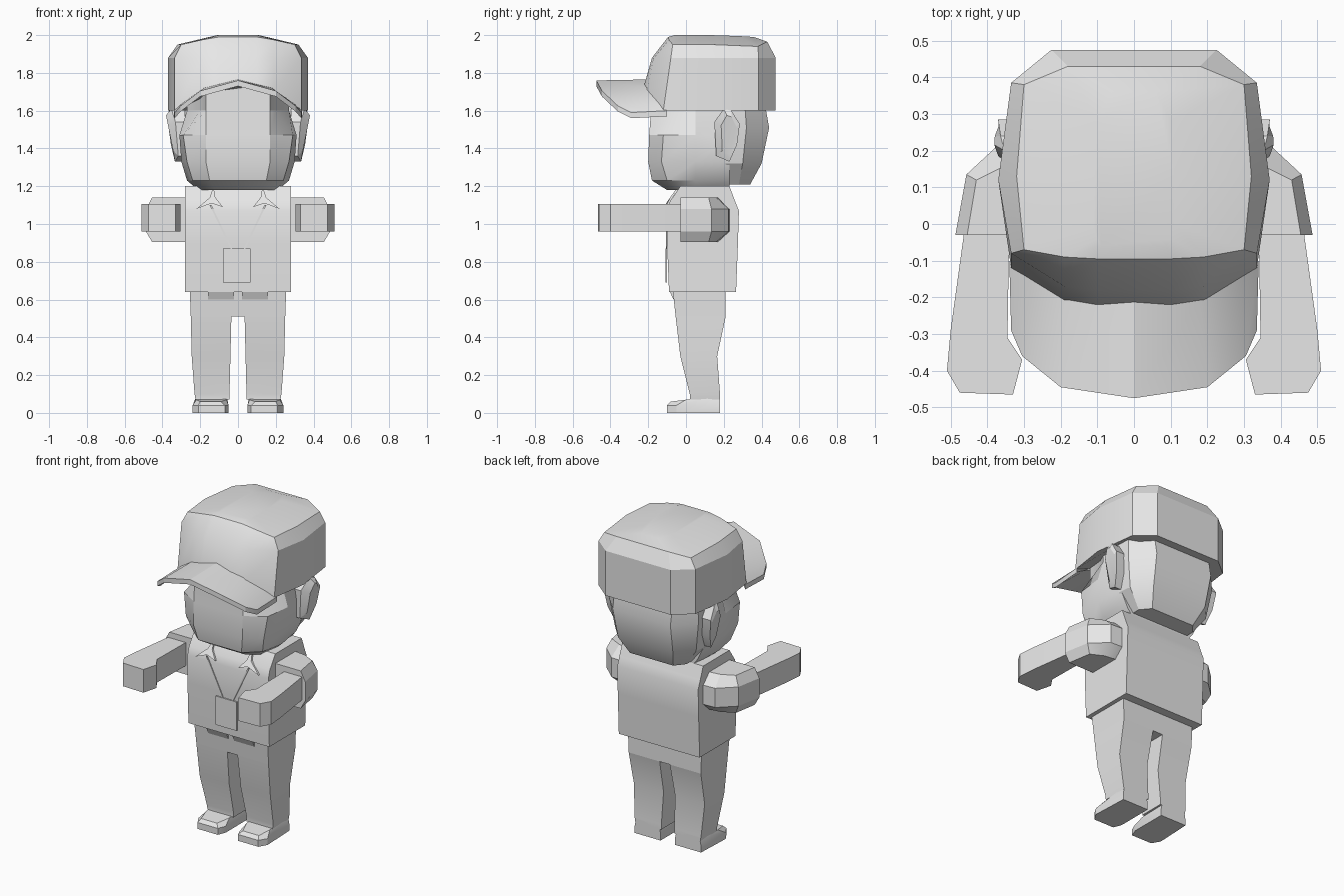
import bpy
import bmesh
from math import radians

default_cube = bpy.data.objects.get("Cube")
if default_cube:
    bpy.data.objects.remove(default_cube, do_unlink=True)

grey = bpy.data.materials.new("plain grey")
grey.use_nodes = True
grey.diffuse_color = (.8, .8, .8, 1)
grey.node_tree.nodes["Principled BSDF"].inputs["Base Color"].default_value = grey.diffuse_color


def loft(name, rings, mirror=False):
    """Skin a stack of equal point rings and close both ends."""
    bm = bmesh.new()
    loops = [[bm.verts.new(point) for point in ring] for ring in rings]
    count = len(loops[0])
    for lower, upper in zip(loops, loops[1:]):
        for i in range(count):
            j = (i + 1) % count
            bm.faces.new((lower[i], lower[j], upper[j], upper[i]))
    bm.faces.new(loops[0][::-1])
    bm.faces.new(loops[-1])
    bmesh.ops.recalc_face_normals(bm, faces=bm.faces[:])
    mesh = bpy.data.meshes.new(name)
    bm.to_mesh(mesh)
    bm.free()
    mesh.materials.append(grey)
    part = bpy.data.objects.new(name, mesh)
    bpy.context.collection.objects.link(part)
    if mirror:
        modifier = part.modifiers.new("Mirror", 'MIRROR')
        modifier.use_mirror_merge = False
    bpy.ops.object.select_all(action='DESELECT')
    part.select_set(True)
    bpy.context.view_layer.objects.active = part
    bpy.ops.object.shade_smooth_by_angle(angle=radians(25))
    return part


def both_sides(half):
    """Complete a half ring that runs from front to back on the left."""
    return half + [(-x, y, z) for x, y, z in reversed(half)]


def at_height(z, outline):
    return [(x, y, z) for x, y in outline]


def box_ring(z, x0, x1, y0, y1):
    return at_height(z, [(x0, y0), (x1, y0), (x1, y1), (x0, y1)])


def shirt_plate(name, outline, lift, mirror=False):
    """Thin plate that follows the front of the shirt."""
    def layer(offset):
        return [(x, -.1 + max(0, z - 1.1) * .7 - offset, z) for x, z in outline]
    return loft(name, [layer(0), layer(lift)], mirror)


# Shoes and trousers
loft("shoe", [
    at_height(0, [(.07, -.1), (.21, -.1), (.24, -.05), (.23, .18), (.05, .18), (.05, -.05)]),
    at_height(.04, [(.07, -.1), (.21, -.1), (.24, -.05), (.23, .18), (.05, .18), (.05, -.05)]),
    [(.09, -.08, .06), (.2, -.08, .06), (.22, 0, .07), (.22, .18, .09),
     (.06, .18, .09), (.06, 0, .07)],
], mirror=True)
loft("trouser_leg", [
    box_ring(.07, .045, .225, .02, .18),
    box_ring(.1, .045, .23, .02, .18),
    box_ring(.3, .04, .245, -.03, .165),
    box_ring(.51, .035, .25, -.055, .21),
], mirror=True)
loft("trouser_hips", [
    box_ring(.51, -.25, .25, -.055, .21),
    box_ring(.65, -.255, .255, -.07, .21),
])
loft("belt_tab", [
    box_ring(.6, .02, .16, -.066, -.05),
    box_ring(.64, .02, .16, -.085, -.05),
], mirror=True)

# Shirt, collar and badge
loft("shirt", [
    box_ring(.64, -.28, .28, -.09, .265),
    box_ring(.9, -.28, .28, -.1, .275),
    box_ring(1.07, -.28, .28, -.1, .28),
    box_ring(1.12, -.28, .28, -.085, .26),
    box_ring(1.2, -.28, .28, -.03, .23),
])
shirt_plate("collar_point", [
    (.13, 1.2), (.15, 1.14), (.22, 1.08), (.14, 1.11), (.08, 1.09), (.12, 1.14),
], .012, mirror=True)
shirt_plate("neck_strap", [(.14, 1.1), (.15, 1.1), (.04, .87), (.03, .87)], .005, mirror=True)
shirt_plate("badge", [(-.08, .69), (.065, .69), (.065, .87), (-.08, .87)], .008)

# Sleeves and forearms with hands
sleeve_wide = [(.27, -.03), (.487, -.03), (.457, .135), (.36, .225), (.27, .23)]
sleeve_narrow = [(.27, -.03), (.455, -.03), (.43, .12), (.35, .16), (.27, .17)]
loft("sleeve", [
    at_height(.905, sleeve_narrow),
    at_height(.96, sleeve_wide),
    at_height(1.08, sleeve_wide),
    at_height(1.14, sleeve_narrow),
], mirror=True)
forearm = [(.34, 0), (.46, 0), (.5, -.29), (.51, -.4), (.475, -.46),
           (.33, -.465), (.305, -.37), (.345, -.31)]
loft("forearm", [at_height(.96, forearm), at_height(1.105, forearm)], mirror=True)

# Face with hollow temples
temple = [(.17, -.185), (.2, -.06), (.27, .05), (.27, .25)]
loft("face", [both_sides(at_height(z, half)) for z, half in [
    (1.18, [(.12, -.1), (.19, -.05), (.21, .05), (.2, .23)]),
    (1.23, [(.15, -.18), (.24, -.1), (.27, .05), (.24, .23)]),
    (1.33, [(.17, -.2), (.27, -.13), (.3, .05), (.29, .23)]),
    (1.47, [(.17, -.195), (.29, -.12), (.31, .05), (.29, .23)]),
    (1.6, temple),
    (1.74, temple),
]])

# Hair at the back of the head
loft("hair", [both_sides(at_height(z, half)) for z, half in [
    (1.21, [(.2, .22), (.2, .28), (.15, .34)]),
    (1.32, [(.29, .21), (.28, .3), (.19, .4)]),
    (1.51, [(.32, .2), (.31, .32), (.2, .44)]),
    (1.65, [(.31, .2), (.3, .31), (.2, .415)]),
]])

# Ears
ear = [(.16, 1.36), (.15, 1.54), (.2, 1.61), (.24, 1.6), (.285, 1.53), (.27, 1.42), (.23, 1.33)]
loft("ear", [
    [(.28, y, z) for y, z in ear],
    [(.31 + (y - .15) * .3 + (z - 1.33) * .1, y, z) for y, z in ear],
    [(.36 + (z - 1.47) * .15, .225 + (y - .215) * .6, 1.47 + (z - 1.47) * .75) for y, z in ear],
], mirror=True)

# Cap crown, raised at the front above the brim
crown = [(.1, -.22), (.19, -.21), (.335, -.12), (.37, .12), (.335, .385), (.225, .475)]
loft("cap_crown", [
    both_sides([(x, y, z) for (x, y), z in zip(crown, (1.74, 1.7, 1.6, 1.6, 1.6, 1.6))]),
    both_sides([(x, y + .04 * (y < 0), 1.88) for x, y in crown]),
    both_sides([(.1, -.095, 1.99), (.19, -.09, 1.975), (.3, -.07, 1.95),
                (.32, .13, 1.95), (.3, .38, 1.94), (.18, .43, 1.965)]),
    both_sides([(.09, -.06, 2), (.1, -.04, 2), (.11, 0, 2),
                (.11, .13, 2), (.1, .28, 1.995), (.06, .36, 1.99)]),
])

# Curved brim, skinned from one side to the other
stations = [((.34, -.1, 1.6), (.335, -.29, 1.59)),
            ((.3, -.13, 1.635), (.305, -.36, 1.625)),
            ((.18, -.2, 1.72), (.2, -.445, 1.705)),
            ((0, -.21, 1.765), (0, -.475, 1.76))]


def brim_section(inner, outer, side):
    top = [(side * x, y, z) for x, y, z in (inner, outer)]
    return top + [(x, y, z - .03) for x, y, z in reversed(top)]


loft("cap_brim", [brim_section(a, b, 1) for a, b in stations]
     + [brim_section(a, b, -1) for a, b in stations[-2::-1]])
